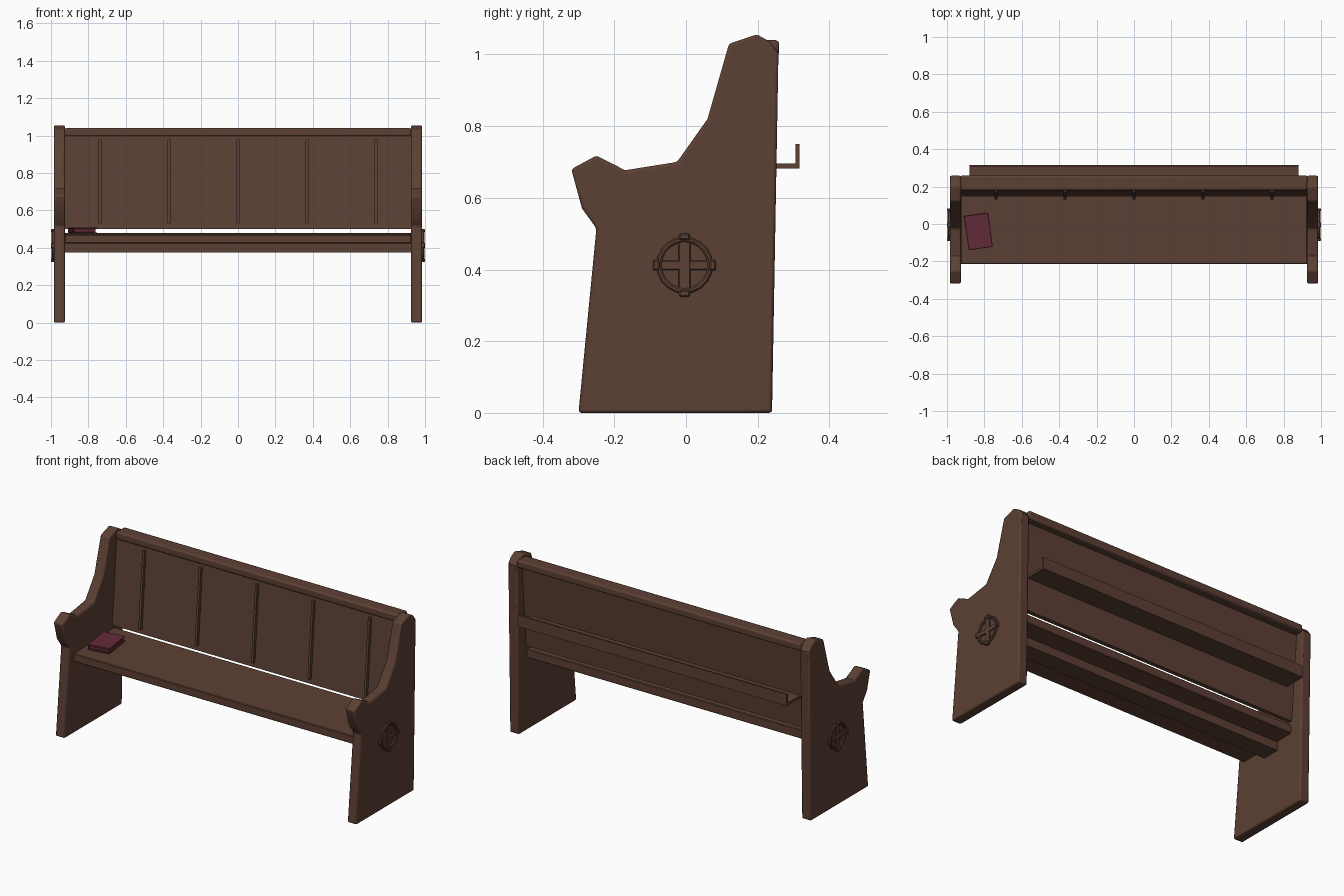
import bpy, bmesh, math
from mathutils import Matrix, Vector

cube = bpy.data.objects.get("Cube")
if cube:
    bpy.data.objects.remove(cube, do_unlink=True)


def make_material(name, rgb):
    mat = bpy.data.materials.new(name)
    mat.use_nodes = True
    mat.diffuse_color = (*rgb, 1)
    mat.node_tree.nodes["Principled BSDF"].inputs["Base Color"].default_value = (*rgb, 1)
    return mat


WOOD = make_material("dark brown wood", (0.107, 0.051, 0.034))
MAROON = make_material("maroon cover", (0.125, 0.024, 0.04))


def add_prism(bm, profile, x0, x1):
    """Extrude a (y, z) outline along x."""
    face = bm.faces.new([bm.verts.new((x0, y, z)) for y, z in profile])
    new = bmesh.ops.extrude_face_region(bm, geom=[face])["geom"]
    verts = [g for g in new if isinstance(g, bmesh.types.BMVert)]
    bmesh.ops.translate(bm, verts=verts, vec=(x1 - x0, 0, 0))


def rect(y0, y1, z0, z1):
    return [(y0, z0), (y1, z0), (y1, z1), (y0, z1)]


def finish(bm, name, mat=WOOD, bevel=0.0, segments=1, mirror=False):
    bmesh.ops.recalc_face_normals(bm, faces=bm.faces[:])
    mesh = bpy.data.meshes.new(name)
    bm.to_mesh(mesh)
    bm.free()
    obj = bpy.data.objects.new(name, mesh)
    bpy.context.collection.objects.link(obj)
    mesh.materials.append(mat)
    if bevel:
        mod = obj.modifiers.new("Bevel", "BEVEL")
        mod.width, mod.segments = bevel, segments
        mod.limit_method = "ANGLE"
        mod.angle_limit = math.radians(40)
    if mirror:
        obj.modifiers.new("Mirror", "MIRROR")
    return obj


def prism(name, profile, x0, x1, **options):
    bm = bmesh.new()
    add_prism(bm, profile, x0, x1)
    return finish(bm, name, **options)


# Shaped end panels
end_outline = [(-0.30, 0), (0.24, 0), (0.258, 1.005), (0.235, 1.035), (0.198, 1.056),
               (0.12, 1.03), (0.06, 0.82), (-0.025, 0.70), (-0.17, 0.677), (-0.25, 0.718),
               (-0.32, 0.68), (-0.29, 0.57), (-0.25, 0.515)]
prism("bench_ends", end_outline, 0.925, 0.985, bevel=0.008, segments=2, mirror=True)

# Seat board and the beam beneath it
INNER = 0.927
prism("seat", [(-0.215, 0.423), (0.167, 0.428), (0.167, 0.48), (-0.215, 0.47)],
      -INNER, INNER, bevel=0.004)
prism("seat_beam", rect(-0.05, 0.057, 0.375, 0.425), -INNER, INNER)

# Leaning back panel with its top rail
prism("back_panel", [(0.147, 0.50), (0.172, 0.50), (0.212, 1.0), (0.187, 1.0)], -INNER, INNER)
prism("top_rail", rect(0.18, 0.26, 0.995, 1.04), -INNER, INNER, bevel=0.01, segments=2)

# Vertical battens on the back panel
bm = bmesh.new()
for i in range(-2, 3):
    x = i * 0.369
    add_prism(bm, [(0.132, 0.53), (0.155, 0.53), (0.19, 0.98), (0.17, 0.98)],
              x - 0.007, x + 0.007)
finish(bm, "back_battens")

# Ledge with a raised lip behind the back panel
prism("rear_ledge", [(0.18, 0.682), (0.316, 0.682), (0.316, 0.75), (0.306, 0.75),
                     (0.306, 0.696), (0.18, 0.696)], -0.88, 0.88)

# Round ornament on each end: ring, cross and four lugs
CY, CZ = -0.004, 0.412
bm = bmesh.new()
ring = [bm.verts.new((x, CY + r, CZ)) for x, r in
        ((0.98, 0.079), (0.992, 0.079), (0.996, 0.075), (0.996, 0.069), (0.992, 0.064), (0.98, 0.064))]
edges = [bm.edges.new((ring[i], ring[(i + 1) % len(ring)])) for i in range(len(ring))]
bmesh.ops.spin(bm, geom=ring + edges, cent=(0, CY, CZ), axis=(1, 0, 0),
               angle=math.tau, steps=20, use_merge=True)
bmesh.ops.remove_doubles(bm, verts=bm.verts[:], dist=0.0001)
finish(bm, "ornament_ring", mirror=True)

bm = bmesh.new()
add_prism(bm, rect(CY - 0.017, CY + 0.017, CZ - 0.068, CZ + 0.068), 0.98, 0.993)
add_prism(bm, rect(CY - 0.068, CY + 0.068, CZ - 0.013, CZ + 0.013), 0.98, 0.9925)
finish(bm, "ornament_cross", bevel=0.003, mirror=True)

bm = bmesh.new()
for i in range(4):
    turn = Matrix.Rotation(i * math.pi / 2, 2)
    corners = [turn @ Vector(c) for c in rect(0.070, 0.088, -0.015, 0.015)]
    add_prism(bm, [(CY + c.x, CZ + c.y) for c in corners], 0.98, 1.0)
finish(bm, "ornament_lugs", bevel=0.004, mirror=True)

# Book lying on the seat: two covers, spine and inset block
bm = bmesh.new()
add_prism(bm, rect(-0.092, 0.092, 0, 0.007), -0.065, 0.065)
add_prism(bm, rect(-0.092, 0.092, 0.026, 0.033), -0.065, 0.065)
add_prism(bm, rect(-0.092, 0.092, 0.007, 0.026), -0.065, -0.058)
add_prism(bm, rect(-0.087, 0.087, 0.007, 0.026), -0.058, 0.060)
book = finish(bm, "book", mat=MAROON, bevel=0.002)
book.location = (-0.832, -0.04, 0.4755)
book.rotation_euler.z = math.radians(8)

# Smooth rounded edges, keep corners sharp
bpy.ops.object.select_all(action="DESELECT")
for name in ("bench_ends", "top_rail"):
    obj = bpy.data.objects[name]
    obj.select_set(True)
    bpy.context.view_layer.objects.active = obj
bpy.ops.object.shade_smooth_by_angle(angle=math.radians(30))
